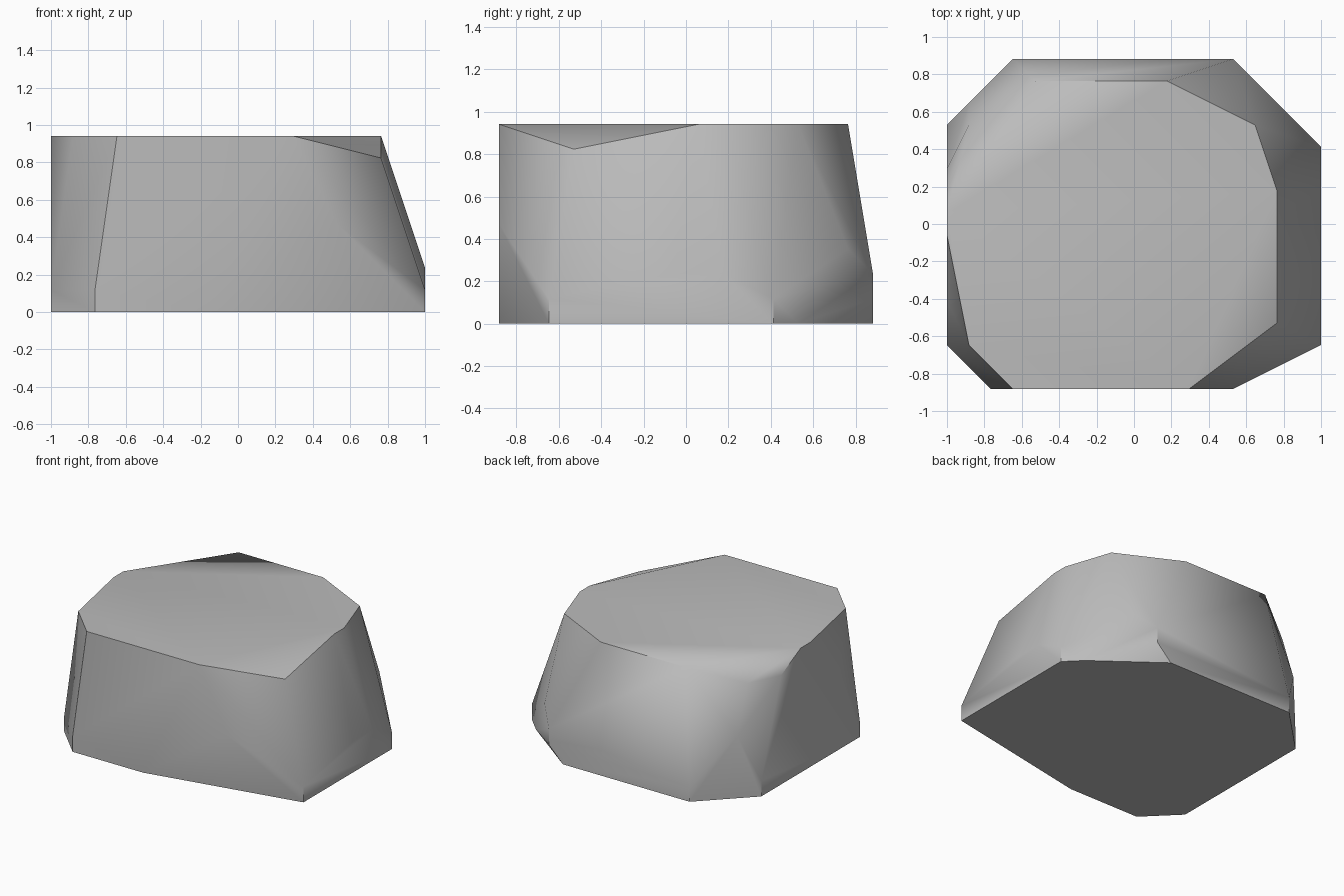
import bpy
import bmesh
import math

default_cube = bpy.data.objects.get("Cube")
if default_cube:
    bpy.data.objects.remove(default_cube, do_unlink=True)

# The boulder's corners lie on a regular lattice: plan positions per height step
STEP = 2 / 17
HALF_WIDTH, HALF_DEPTH = 1.0, 15 / 17
LEVELS = {
    # ground outline and the slightly flared foot
    0: [(2, 0), (7, 0), (17, 2), (17, 11), (16, 12), (12, 15), (3, 15), (0, 12), (0, 2)],
    1: [(2, 0), (17, 2), (17, 11), (13, 15), (3, 15), (0, 12), (0, 2)],
    # bulges on the sides
    2: [(17, 7), (17, 9), (13, 15)],
    3: [(14, 14)],
    4: [(13, 0), (1, 13)],
    5: [(0, 4)],
    # chipped rim corners
    7: [(15, 3), (1, 12), (0, 10)],
    # flat top outline
    8: [(10, 14), (4, 14), (0, 8), (0, 7), (1, 2), (3, 0), (11, 0), (15, 8), (15, 9), (14, 12)],
}


def make_material(name, colour):
    material = bpy.data.materials.new(name)
    material.use_nodes = True
    material.diffuse_color = colour
    shader = next(n for n in material.node_tree.nodes if n.type == "BSDF_PRINCIPLED")
    shader.inputs["Base Color"].default_value = colour
    shader.inputs["Roughness"].default_value = 0.9
    return material


def make_hull(name, levels, material):
    """Wrap a convex skin around the lattice corners and merge flat facets."""
    bm = bmesh.new()
    for level, corners in levels.items():
        for column, row in corners:
            bm.verts.new((column * STEP - HALF_WIDTH, row * STEP - HALF_DEPTH, level * STEP))
    bmesh.ops.convex_hull(bm, input=bm.verts[:])
    loose = [v for v in bm.verts if not v.link_faces]
    bmesh.ops.delete(bm, geom=loose, context="VERTS")
    bmesh.ops.dissolve_limit(bm, angle_limit=math.radians(0.5), verts=bm.verts[:], edges=bm.edges[:])
    bmesh.ops.recalc_face_normals(bm, faces=bm.faces[:])
    mesh = bpy.data.meshes.new(name)
    bm.to_mesh(mesh)
    bm.free()
    mesh.materials.append(material)
    obj = bpy.data.objects.new(name, mesh)
    bpy.context.collection.objects.link(obj)
    return obj


# Boulder
stone_grey = make_material("stone grey", (0.5, 0.5, 0.5, 1.0))
boulder = make_hull("boulder", LEVELS, stone_grey)

# Soft facets with crisp rim and chamfer edges
bpy.ops.object.select_all(action="DESELECT")
boulder.select_set(True)
bpy.context.view_layer.objects.active = boulder
bpy.ops.object.shade_smooth_by_angle(angle=math.radians(43.5))
